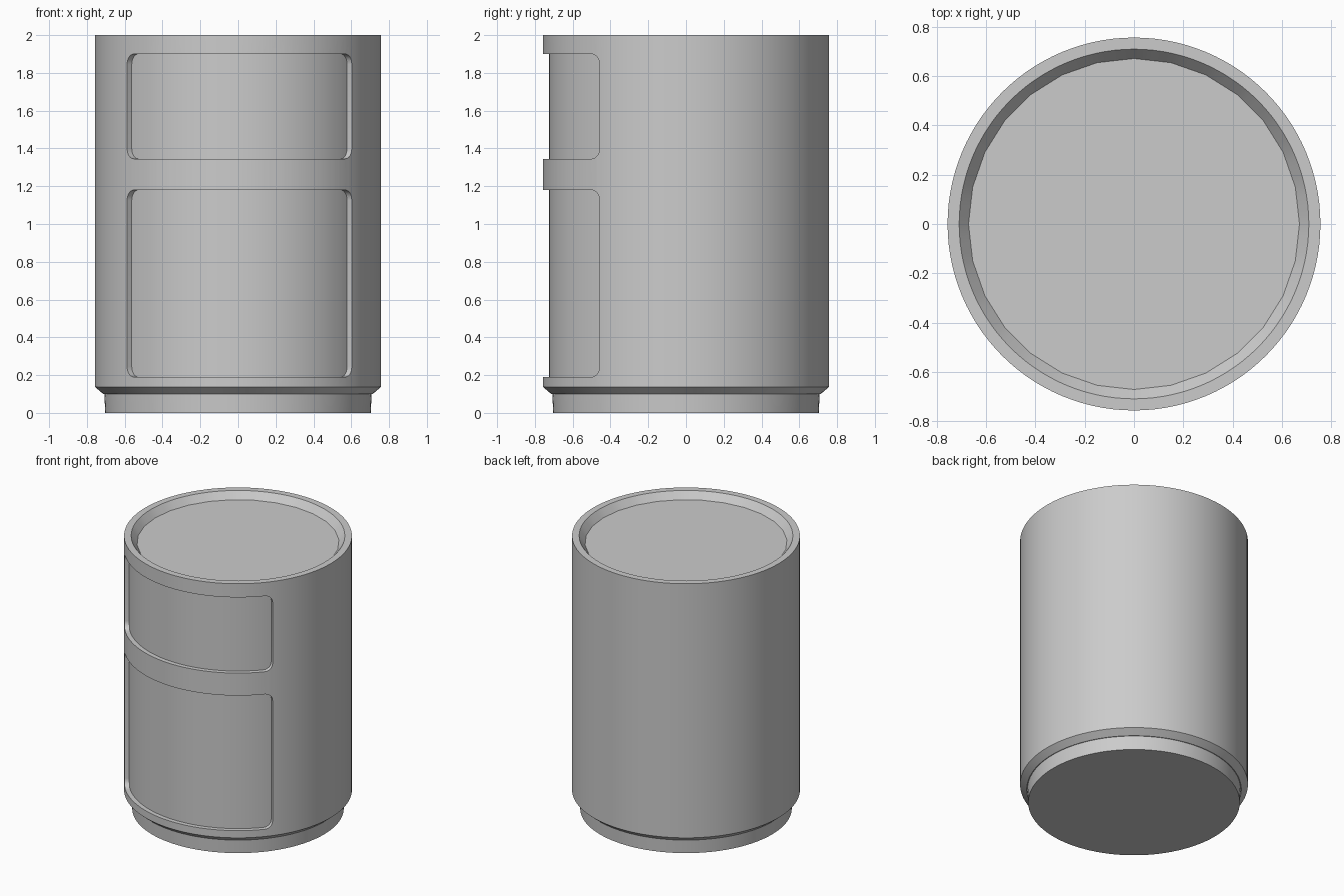
import bpy, bmesh
from math import pi, cos, sin, radians, sqrt

if "Cube" in bpy.data.objects:
    bpy.data.objects.remove(bpy.data.objects["Cube"])

SEG = 112          # sides of the round body
FLOOR_SIDES = 28   # sides of the sunken lid floor


def make_object(name, bm):
    bmesh.ops.recalc_face_normals(bm, faces=bm.faces[:])
    mesh = bpy.data.meshes.new(name)
    bm.to_mesh(mesh)
    bm.free()
    ob = bpy.data.objects.new(name, mesh)
    bpy.context.collection.objects.link(ob)
    return ob


def lathe(name, profile):
    """Revolve (radius, z, polygon sides or 0) points and cap both ends."""
    bm = bmesh.new()
    rings = []
    for r, z, sides in profile:
        ring = []
        for i in range(SEG):
            a = 2 * pi * i / SEG
            rr = r
            if sides:
                step = 2 * pi / sides
                k = i % (SEG // sides) * 2 * pi / SEG
                rr = r * cos(step / 2) / cos(k - step / 2)
            ring.append(bm.verts.new((rr * cos(a), rr * sin(a), z)))
        rings.append(ring)
    for lo, hi in zip(rings, rings[1:]):
        for i in range(SEG):
            j = (i + 1) % SEG
            bm.faces.new((lo[i], lo[j], hi[j], hi[i]))
    bm.faces.new(rings[0])
    bm.faces.new(rings[-1])
    return make_object(name, bm)


def curved_panel(name, z0, z1, a0, a1, r_in=0.725, r_out=0.80, corner=0.055):
    """Rounded rectangle wrapped round the front, used as a cutter."""
    a0, a1 = radians(a0), radians(a1)
    ca = corner / 0.755
    arc = [1 - cos(k * pi / 12) for k in range(7)]
    angles = [a0 + ca * t for t in arc]
    n = 32
    angles += [a0 + ca + (a1 - a0 - 2 * ca) * k / n for k in range(1, n)]
    angles += [a1 - ca * t for t in reversed(arc)]
    bm = bmesh.new()
    cols = []
    for a in angles:
        d = max(0.0, 1 - min(a - a0, a1 - a) / ca)
        inset = corner * (1 - sqrt(max(0.0, 1 - d * d)))
        cols.append([bm.verts.new((r * sin(a), -r * cos(a), z)) for r, z in (
            (r_in, z0 + inset), (r_in, z1 - inset),
            (r_out, z1 - inset), (r_out, z0 + inset))])
    for p, q in zip(cols, cols[1:]):
        for i in range(4):
            j = (i + 1) % 4
            bm.faces.new((p[i], p[j], q[j], q[i]))
    bm.faces.new(cols[0])
    bm.faces.new(cols[-1])
    ob = make_object(name, bm)
    ob.hide_render = True
    return ob


# Round body with narrow foot, chamfer, rim and sunken top
body = lathe("cabinet_body", [
    (0.703, 0.0, 0), (0.708, 0.10, 0), (0.713, 0.10, 0), (0.757, 0.137, 0),
    (0.757, 2.0, 0), (0.71, 2.0, 0), (0.672, 1.95, FLOOR_SIDES)])

# Two recessed door fronts
cutters = [curved_panel("lower_door_cutter", 0.19, 1.18, -50.9, 52.8),
           curved_panel("upper_door_cutter", 1.345, 1.90, -50.9, 52.8)]
bpy.context.view_layer.objects.active = body
body.select_set(True)
for c in cutters:
    c.select_set(False)
    mod = body.modifiers.new("door_recess", 'BOOLEAN')
    mod.operation = 'DIFFERENCE'
    mod.solver = 'EXACT'
    mod.object = c
    bpy.ops.object.modifier_apply(modifier=mod.name)
for c in cutters:
    bpy.data.objects.remove(c)

# Smooth walls with crisp edges
bpy.ops.object.shade_smooth_by_angle(angle=radians(30))
